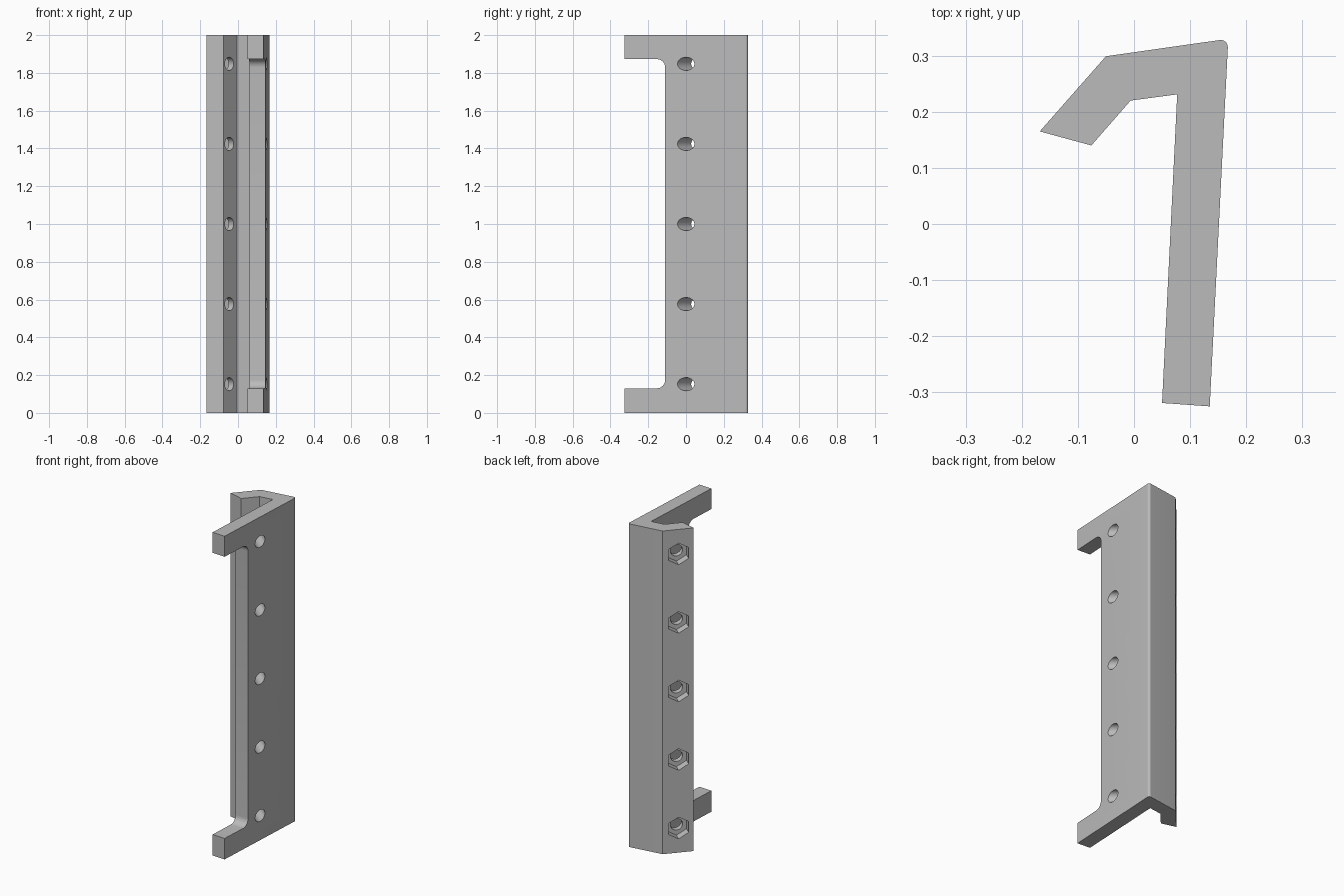
import bpy, bmesh, math
from mathutils import Vector, Matrix

cube = bpy.data.objects.get("Cube")
if cube:
    bpy.data.objects.remove(cube, do_unlink=True)

HEIGHT = 2.0
HOLE_HEIGHTS = [1.0 + 0.424 * i for i in range(-2, 3)]

grey = bpy.data.materials.new("plain_grey")
grey.use_nodes = True
colour = (0.5, 0.5, 0.5, 1)
grey.diffuse_color = colour
grey.node_tree.nodes["Principled BSDF"].inputs["Base Color"].default_value = colour


def make_object(name, bm):
    bmesh.ops.recalc_face_normals(bm, faces=bm.faces)
    mesh = bpy.data.meshes.new(name)
    bm.to_mesh(mesh)
    bm.free()
    mesh.materials.append(grey)
    obj = bpy.data.objects.new(name, mesh)
    bpy.context.collection.objects.link(obj)
    return obj


def extruded(name, points, direction, rounded, radius):
    """Extrude a closed outline and round the edges at the given corners."""
    bm = bmesh.new()
    verts = [bm.verts.new(p) for p in points]
    face = bm.faces.new(verts)
    bmesh.ops.extrude_face_region(bm, geom=[face], use_keep_orig=True)
    top = [v for v in bm.verts if v not in verts]
    bmesh.ops.translate(bm, verts=top, vec=direction)
    edges = []
    for i in rounded:
        edges += [e for e in verts[i].link_edges
                  if e.other_vert(verts[i]) in top]
    bmesh.ops.bevel(bm, geom=edges, offset=radius, segments=8,
                    profile=0.5, affect='EDGES')
    return make_object(name, bm)


def prism(name, sides, radius, start, end, spin=0.0):
    """Closed prism running between two points."""
    axis = end - start
    z = axis.normalized()
    x = Vector((0, 0, 1)).cross(z).normalized()
    turn = Matrix((x, z.cross(x), z)).transposed().to_4x4()
    bm = bmesh.new()
    bmesh.ops.create_cone(
        bm, cap_ends=True, segments=sides, radius1=radius, radius2=radius,
        depth=axis.length,
        matrix=Matrix.Translation((start + end) / 2) @ turn
        @ Matrix.Rotation(spin, 4, 'Z'))
    return make_object(name, bm)


def cut(target, cutter):
    cutter.hide_render = True
    mod = target.modifiers.new("cut", 'BOOLEAN')
    mod.operation = 'DIFFERENCE'
    mod.solver = 'EXACT'
    mod.object = cutter
    bpy.context.view_layer.objects.active = target
    bpy.ops.object.modifier_apply(modifier=mod.name)
    bpy.data.objects.remove(cutter, do_unlink=True)


# Hooked bracket: long plate, back web and angled lip
outline = [(-0.168, 0.165), (-0.05, 0.299), (0.168, 0.33), (0.135, -0.325),
           (0.05, -0.319), (0.077, 0.231), (-0.006, 0.22), (-0.076, 0.14)]
bracket = extruded("hooked_bracket", [(x, y, 0) for x, y in outline],
                   (0, 0, HEIGHT), [2], 0.016)

# Front notch leaving an arm at top and bottom
notch = [(-0.1, -0.5, 0.13), (-0.1, -0.11, 0.13),
         (-0.1, -0.11, 1.873), (-0.1, -0.5, 1.873)]
cut(bracket, extruded("notch_cutter", notch, (0.4, 0, 0), [1, 2], 0.045))

# Angled bolt holes through plate and lip, with hexagonal nut pockets
lip_edge = Vector((0.118, 0.134, 0)).normalized()
outward = Vector((-lip_edge.y, lip_edge.x, 0))
for height in HOLE_HEIGHTS:
    plate_point = Vector((0.151, 0, height))
    lip_start = Vector((-0.168, 0.165, height))
    reach = (lip_start - plate_point).dot(outward)
    lip_point = plate_point + outward * reach
    cut(bracket, prism("bolt_cutter", 32, 0.035,
                       plate_point - outward * 0.15,
                       lip_point + outward * 0.1))
    cut(bracket, prism("nut_cutter", 6, 0.067,
                       lip_point - outward * 0.05,
                       lip_point + outward * 0.05))

bpy.ops.object.select_all(action='DESELECT')
bracket.select_set(True)
bpy.context.view_layer.objects.active = bracket
bpy.ops.object.shade_smooth_by_angle(angle=math.radians(30))
